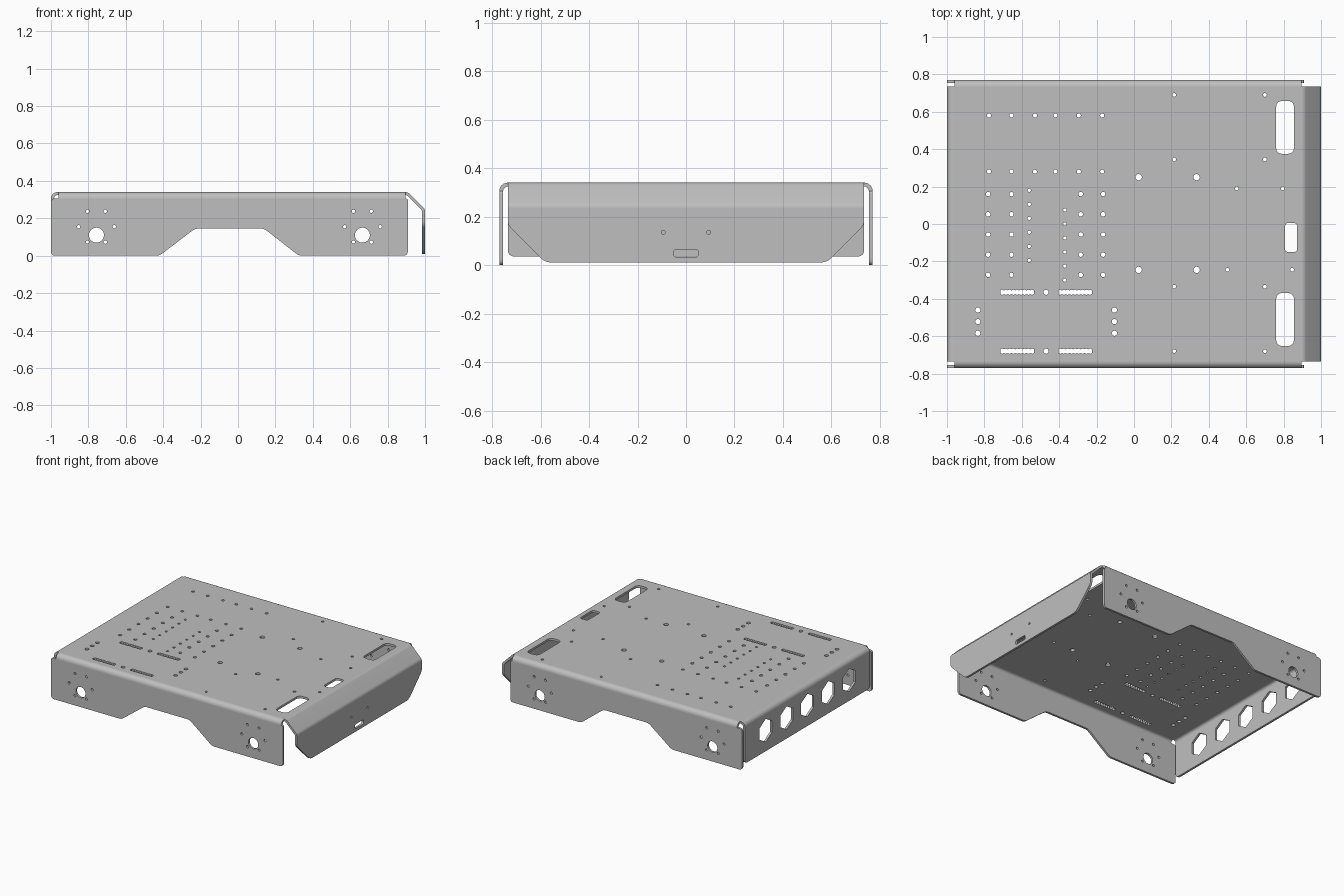
import bpy, bmesh, math
from mathutils import Matrix, Vector

cube = bpy.data.objects.get("Cube")
if cube:
    bpy.data.objects.remove(cube)

grey = bpy.data.materials.new("sheet_metal_grey")
grey.use_nodes = True
colour = (0.52, 0.52, 0.52, 1)
grey.diffuse_color = colour
for node in grey.node_tree.nodes:
    if node.type == 'BSDF_PRINCIPLED':
        node.inputs["Base Color"].default_value = colour

THICK = 0.016
BEND = 0.035                 # outer bend radius
HEIGHT = 0.34
FOLD_Z = HEIGHT - BEND       # centre height of the top bends
HALF_Y = 0.735
LEFT, RIGHT = -1 + BEND, 0.895
KNEE_X, KNEE_Z = 1 - BEND, FOLD_Z - (1 - BEND - RIGHT)

# Sketch planes: flat (x, y), facing front (x, z), facing an end (y, z)
FLAT = Matrix.Identity(4)
FRONT = Matrix.Rotation(math.pi / 2, 4, 'X')
END = Matrix(((0, 0, 1, 0), (1, 0, 0, 0), (0, 1, 0, 0), (0, 0, 0, 1)))


def circle(x, y, r, sides=16, phase=0.0):
    step = math.tau / sides
    return [(x + r * math.cos(phase + i * step), y + r * math.sin(phase + i * step))
            for i in range(sides)]


def arc(x, y, r, start, end, steps=8):
    angles = [math.radians(start + (end - start) * i / steps) for i in range(steps + 1)]
    return [(x + r * math.cos(a), y + r * math.sin(a)) for a in angles]


def rounded(corners):
    """Closed outline from (x, y, fillet) corners."""
    out = []
    for i, (x, y, f) in enumerate(corners):
        p = Vector((x, y))
        if f == 0:
            out.append((x, y))
            continue
        a = p + (Vector(corners[i - 1][:2]) - p).normalized() * f
        b = p + (Vector(corners[(i + 1) % len(corners)][:2]) - p).normalized() * f
        for k in range(7):
            t = k / 6
            q = a * (1 - t) ** 2 + p * (2 * t * (1 - t)) + b * t * t
            out.append((q.x, q.y))
    return out


def slot(x0, x1, y0, y1, f):
    return rounded([(x0, y0, f), (x1, y0, f), (x1, y1, f), (x0, y1, f)])


def scalloped_slot(x, y, length, half, bumps=9):
    n = bumps * 4
    top = [(x + length * (i / n - 0.5), half * (0.7 + 0.3 * abs(math.sin(math.pi * i / 4))))
           for i in range(n + 1)]
    return [(px, y + h) for px, h in top] + [(px, y - h) for px, h in reversed(top)]


def sheet(name, loops, depth, plane, offset):
    """Extrude an outline with holes along the normal of its sketch plane."""
    curve = bpy.data.curves.new(name, 'CURVE')
    curve.dimensions = '2D'
    curve.fill_mode = 'BOTH'
    curve.extrude = depth / 2
    for loop in loops:
        spline = curve.splines.new('POLY')
        spline.points.add(len(loop) - 1)
        for point, (x, y) in zip(spline.points, loop):
            point.co = (x, y, 0, 1)
        spline.use_cyclic_u = True
    temp = bpy.data.objects.new("sketch", curve)
    bpy.context.collection.objects.link(temp)
    graph = bpy.context.evaluated_depsgraph_get()
    mesh = bpy.data.meshes.new_from_object(temp.evaluated_get(graph))
    bpy.data.objects.remove(temp)
    mesh.transform(Matrix.Translation(offset) @ plane)
    bm = bmesh.new()
    bm.from_mesh(mesh)
    bmesh.ops.remove_doubles(bm, verts=bm.verts, dist=0.00001)
    bmesh.ops.recalc_face_normals(bm, faces=bm.faces)
    bm.to_mesh(mesh)
    bm.free()
    mesh.materials.clear()
    mesh.materials.append(grey)
    ob = bpy.data.objects.new(name, mesh)
    bpy.context.collection.objects.link(ob)
    bpy.ops.object.select_all(action='DESELECT')
    ob.select_set(True)
    bpy.context.view_layer.objects.active = ob
    bpy.ops.object.shade_smooth_by_angle(angle=math.radians(30))
    return ob


def hole_grid(xs, ys, r):
    return [circle(x, y, r) for x in xs for y in ys]


def steps(start, gap, count):
    return [start + gap * i for i in range(count)]


# Top deck: mounting holes, scalloped slots and cable openings
deck = [[(LEFT, -HALF_Y), (RIGHT, -HALF_Y), (RIGHT, HALF_Y), (LEFT, HALF_Y)]]
deck += hole_grid((-0.775, -0.655, -0.53, -0.42, -0.295, -0.17), (0.58, 0.28), 0.011)
deck += hole_grid((-0.78, -0.655, -0.285, -0.165), steps(0.16, -0.108, 5), 0.012)
deck += hole_grid((-0.56,), steps(0.18, -0.075, 6), 0.009)
deck += hole_grid((-0.37,), steps(0.075, -0.075, 6), 0.009)
deck += hole_grid((-0.835, -0.105), steps(-0.46, -0.062, 3), 0.014)
deck += hole_grid((0.025, 0.335), (0.25, -0.245), 0.017)
deck += hole_grid((0.215, 0.7), (0.69, 0.345, -0.335, -0.68), 0.01)
deck += hole_grid((0.55, 0.795), (0.19,), 0.01)
deck += hole_grid((0.5, 0.845), (-0.245,), 0.01)
for y in (-0.365, -0.68):
    deck += [scalloped_slot(x, y, 0.18, 0.014) for x in (-0.625, -0.315)]
    deck.append(circle(-0.47, y, 0.014))
deck += [slot(0.76, 0.855, y, y + 0.283, 0.035) for y in (0.375, -0.652)]
deck.append(slot(0.808, 0.872, -0.15, 0.005, 0.018))
sheet("top_deck", deck, THICK, FLAT, (0, 0, HEIGHT - THICK / 2))

# Side flanges, each with two motor mounts and an arched lower edge
outline = rounded([(-1, FOLD_Z, 0.02), (-1, 0, 0.025), (-0.42, 0, 0.02), (-0.23, 0.145, 0.02),
                   (0.14, 0.145, 0.02), (0.325, 0, 0.02), (0.908, 0, 0.025),
                   (0.908, FOLD_Z, 0.01)])
flange = [outline]
for x in (-0.757, 0.665):
    flange.append(circle(x, 0.11, 0.04, 32))
    flange += [circle(px, pz, 0.009) for px, pz in circle(x, 0.155, 0.095, 6)]

bend_start, bend_end = -0.96, 0.895
for side, name in ((-1, "front"), (1, "back")):
    sheet(name + "_flange", flange, THICK, FRONT, (0, side * (HALF_Y + BEND - THICK / 2), 0))
    bend = arc(HALF_Y, FOLD_Z, BEND, 90, 0) + arc(HALF_Y, FOLD_Z, BEND - THICK, 0, 90)
    sheet(name + "_bend", [[(side * y, z) for y, z in bend]], bend_end - bend_start, END,
          ((bend_start + bend_end) / 2, 0, 0))

# Left end panel with a row of hexagonal vents
vents = [slot(-HALF_Y, HALF_Y, 0.035, FOLD_Z, 0)]
vents[0] = rounded([(-HALF_Y, FOLD_Z, 0), (-HALF_Y, 0.035, 0.03),
                    (HALF_Y, 0.035, 0.03), (HALF_Y, FOLD_Z, 0)])
vents += [circle(y, 0.19, 0.085, 6, math.pi / 2) for y in steps(-0.49, 0.245, 5)]
sheet("vented_end_panel", vents, THICK, END, (-1 + THICK / 2, 0, 0))
bend = arc(LEFT, FOLD_Z, BEND, 90, 180) + arc(LEFT, FOLD_Z, BEND - THICK, 180, 90)
sheet("vented_end_bend", [bend], 2 * HALF_Y, FRONT, (0, 0, 0))

# Right end: sloped shoulder, then a panel with clipped lower corners
inner = BEND - THICK
shoulder = (arc(RIGHT, FOLD_Z, BEND, 90, 45) + arc(KNEE_X, KNEE_Z, BEND, 45, 0)
            + arc(KNEE_X, KNEE_Z, inner, 0, 45) + arc(RIGHT, FOLD_Z, inner, 45, 90))
sheet("sloped_shoulder", [shoulder], 2 * HALF_Y, FRONT, (0, 0, 0))
half = [(HALF_Y, KNEE_Z, 0), (HALF_Y, 0.165, 0.02), (0.58, 0.01, 0.03)]
panel = [rounded(half + [(-y, z, f) for y, z, f in reversed(half)])]
panel.append(slot(-0.05, 0.05, 0.033, 0.065, 0.01))
panel += hole_grid((-0.094, 0.094), (0.135,), 0.008)
sheet("clipped_end_panel", panel, THICK, END, (1 - THICK / 2, 0, 0))
